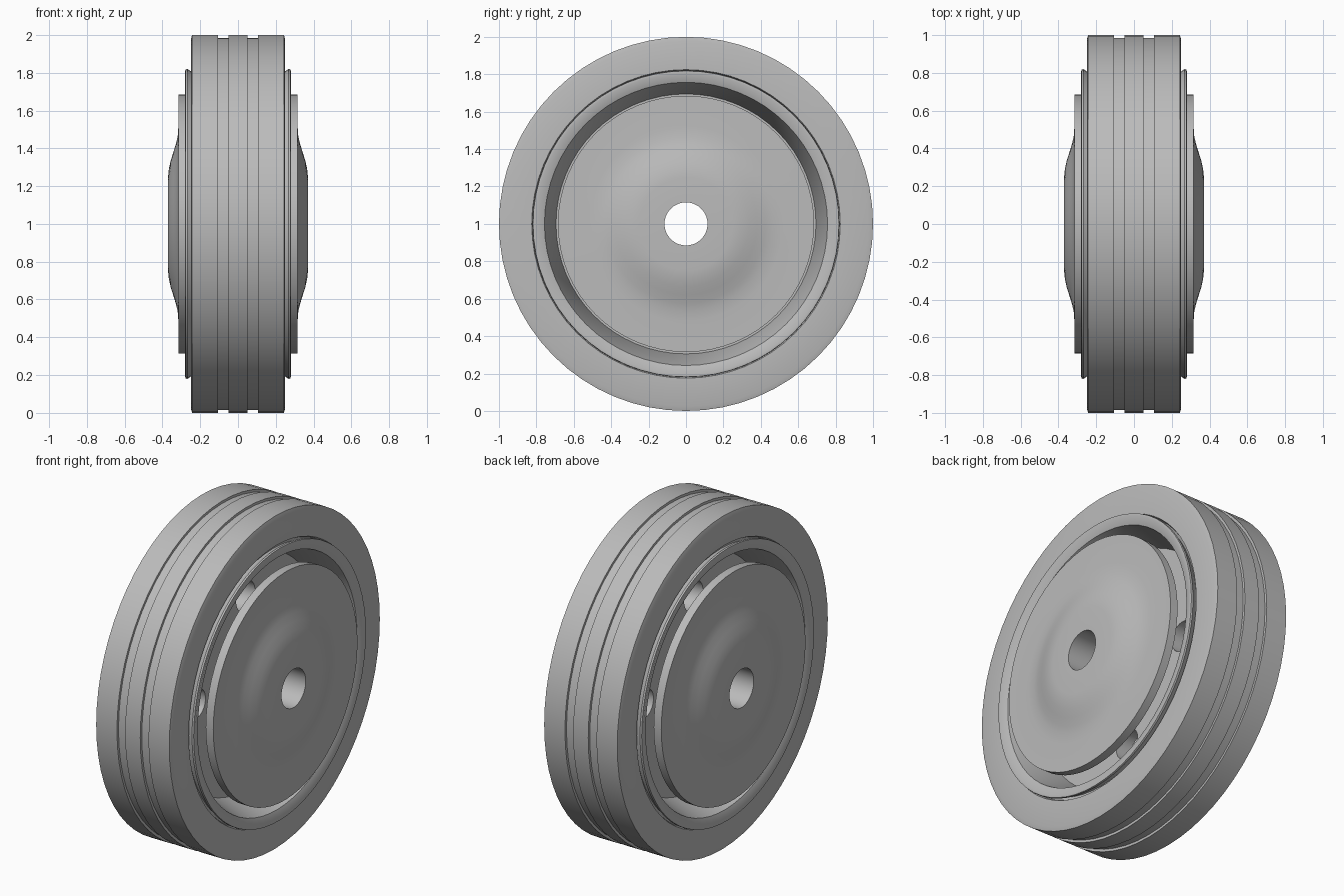
import bpy, bmesh, math
from mathutils import Matrix

if "Cube" in bpy.data.objects:
    bpy.data.objects.remove(bpy.data.objects["Cube"])

SEG = 64
CZ = 1.0  # height of the axle

grey = bpy.data.materials.new("mid_grey")
grey.diffuse_color = (0.5, 0.5, 0.5, 1)
grey.use_nodes = True
grey.node_tree.nodes["Principled BSDF"].inputs["Base Color"].default_value = grey.diffuse_color


def finish(ob, angle=30):
    bpy.ops.object.select_all(action='DESELECT')
    ob.select_set(True)
    bpy.context.view_layer.objects.active = ob
    bpy.ops.object.shade_smooth_by_angle(angle=math.radians(angle))


def lathe(name, profile, seg=SEG):
    """Spin a closed (x, radius) outline around the axle."""
    bm = bmesh.new()
    rings = []
    for i in range(seg):
        a = 2 * math.pi * i / seg
        rings.append([bm.verts.new((x, r * math.cos(a), CZ + r * math.sin(a)))
                      for x, r in profile])
    n = len(profile)
    for i in range(seg):
        p, q = rings[i], rings[(i + 1) % seg]
        for j in range(n):
            k = (j + 1) % n
            bm.faces.new((p[j], p[k], q[k], q[j]))
    bmesh.ops.recalc_face_normals(bm, faces=bm.faces)
    me = bpy.data.meshes.new(name)
    bm.to_mesh(me)
    bm.free()
    me.materials.append(grey)
    ob = bpy.data.objects.new(name, me)
    bpy.context.collection.objects.link(ob)
    return ob


def mirrored(half):
    """Complete a right-hand half outline with its left-hand mirror."""
    return half + [(-x, r) for x, r in reversed(half)]


# Tyre with two shallow tread grooves
finish(lathe("tyre", mirrored([
    (0.22, 0.78), (0.235, 0.818), (0.25, 0.825), (0.25, 0.975), (0.243, 1.0),
    (0.105, 1.0), (0.105, 0.985), (0.05, 0.985), (0.05, 1.0)])))

# Rim barrel with a flared lip on each side
finish(lathe("rim", mirrored([
    (0.05, 0.695), (0.262, 0.757), (0.28, 0.805), (0.278, 0.818),
    (0.268, 0.82), (0.25, 0.808), (0.2, 0.79)])))

# Central web with four round holes
web = lathe("web", mirrored([(0.05, 0.15), (0.05, 0.71)]))
bm = bmesh.new()
for i in range(4):
    a = i * math.pi / 2
    place = Matrix.Translation((0, 0.47 * math.cos(a), CZ + 0.47 * math.sin(a)))
    bmesh.ops.create_cone(bm, cap_ends=True, segments=24, radius1=0.09,
                          radius2=0.09, depth=0.3,
                          matrix=place @ Matrix.Rotation(math.pi / 2, 4, 'Y'))
me = bpy.data.meshes.new("hole_cutter")
bm.to_mesh(me)
bm.free()
cutter = bpy.data.objects.new("hole_cutter", me)
bpy.context.collection.objects.link(cutter)
cut = web.modifiers.new("holes", 'BOOLEAN')
cut.object = cutter
cut.solver = 'EXACT'
bpy.context.view_layer.objects.active = web
bpy.ops.object.modifier_apply(modifier="holes")
bpy.data.objects.remove(cutter)
finish(web)

# Hub tube, open along the axle
finish(lathe("hub_tube", mirrored([(0.36, 0.115), (0.36, 0.18)])))

# Domed cover disc on each side
front = [(0.37, 0.115), (0.37, 0.25), (0.366, 0.29), (0.356, 0.335),
         (0.342, 0.38), (0.328, 0.425), (0.319, 0.465), (0.315, 0.52),
         (0.315, 0.685)]
back = [(x - 0.05, r) for x, r in reversed(front)]
for side, s in (("right", 1), ("left", -1)):
    finish(lathe(side + "_cover_disc", [(s * x, r) for x, r in front + back]))
